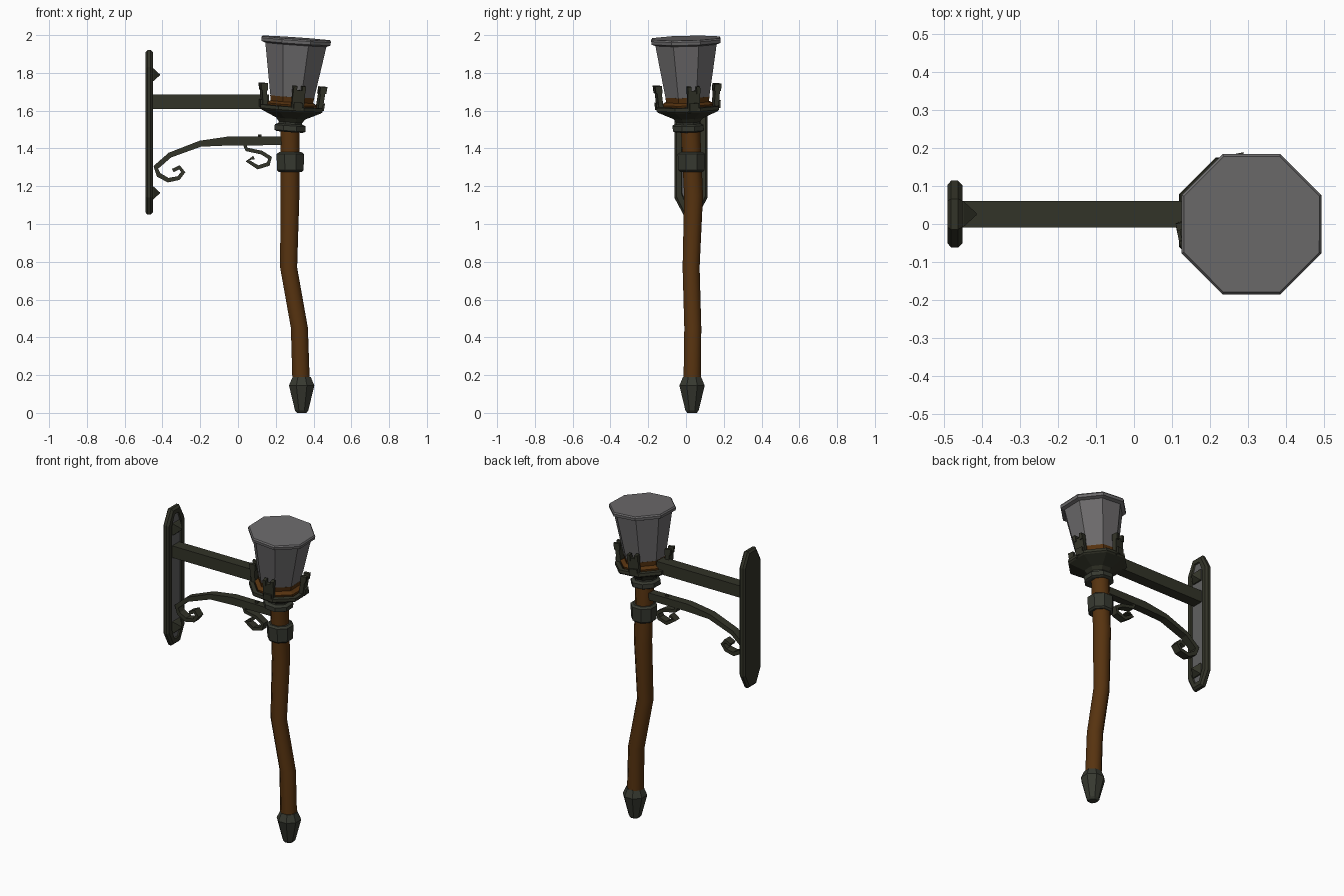
import bpy, bmesh, math
from mathutils import Matrix, Vector

if "Cube" in bpy.data.objects:
    bpy.data.objects.remove(bpy.data.objects["Cube"])

def material(name, rgb):
    m = bpy.data.materials.new(name)
    m.diffuse_color = (*rgb, 1)
    m.use_nodes = True
    m.node_tree.nodes["Principled BSDF"].inputs["Base Color"].default_value = m.diffuse_color
    return m

METAL = material("dark iron", (0.032, 0.033, 0.021))
CAP = material("worn iron", (0.038, 0.041, 0.030))
WOOD = material("brown wood", (0.095, 0.033, 0.005))
GLASS = material("grey glass", (0.15, 0.145, 0.148))
PANEL = material("grey steel", (0.12, 0.118, 0.12))
YC = 0.026  # centre line of the bracket
HEAD = Matrix.Translation((0.275, 0.012, 1.5)) @ Matrix.Rotation(math.radians(4), 4, 'Y') \
    @ Matrix.Rotation(math.radians(1.5), 4, 'X')

def finish(name, bm, mats, matrix=None):
    bmesh.ops.recalc_face_normals(bm, faces=bm.faces)
    if matrix is not None:
        bm.transform(matrix)
    me = bpy.data.meshes.new(name)
    bm.to_mesh(me)
    bm.free()
    for m in mats:
        me.materials.append(m)
    ob = bpy.data.objects.new(name, me)
    bpy.context.collection.objects.link(ob)
    return ob

def skin(bm, rings):
    """Join loops of points into a capped tube."""
    loops = [[bm.verts.new(p) for p in ring] for ring in rings]
    n = len(loops[0])
    for a, b in zip(loops, loops[1:]):
        for i in range(n):
            j = (i + 1) % n
            bm.faces.new((a[i], a[j], b[j], b[i]))
    bm.faces.new(loops[0][::-1])
    bm.faces.new(loops[-1])

def lathe(name, rings, mat, matrix=None, sides=8):
    """rings: (x, y, z, flat-to-centre radius)"""
    bm = bmesh.new()
    step = 2 * math.pi / sides
    skin(bm, [[(x + r / math.cos(step / 2) * math.cos((i + .5) * step),
                y + r / math.cos(step / 2) * math.sin((i + .5) * step), z)
               for i in range(sides)] for x, y, z, r in rings])
    return finish(name, bm, [mat], matrix)

def strip(name, pts, width):
    """Flat iron strip along (x, z, thickness) points."""
    bm = bmesh.new()
    rings = []
    for i, (x, z, t) in enumerate(pts):
        a, b = pts[max(i - 1, 0)], pts[min(i + 1, len(pts) - 1)]
        d = Vector((b[0] - a[0], 0, b[1] - a[1])).normalized()
        n = Vector((-d.z, 0, d.x)) * t / 2
        c, w = Vector((x, YC, z)), Vector((0, width / 2, 0))
        rings.append([c + n + w, c + n - w, c - n - w, c - n + w])
    skin(bm, rings)
    return finish(name, bm, [METAL])

def box(bm, lo, hi):
    c = [(a + b) / 2 for a, b in zip(lo, hi)]
    s = [b - a for a, b in zip(lo, hi)]
    bmesh.ops.create_cube(bm, size=1, matrix=Matrix.Translation(c) @ Matrix.Diagonal((*s, 1)))

# Wall plate: chamfered ends, bevelled front, inset grey panel
bm = bmesh.new()
def plate_ring(x, inset):
    w, e, h, k = 0.088 - inset, 0.04 - inset * .5, 0.435 - inset, 0.345 - inset * .5
    return [(x, YC + y, 1.485 + z) for y, z in
            ((-w, -k), (-e, -h), (e, -h), (w, -k), (w, k), (e, h), (-e, h), (-w, k))]
skin(bm, [plate_ring(*p) for p in
          ((-.49, .012), (-.48, 0), (-.462, 0), (-.45, .012), (-.45, .038), (-.458, .042))])
for f in bm.faces:
    c = f.calc_center_median()
    f.material_index = 1 if abs(c.x + .458) < .001 and len(f.verts) == 8 else 0
finish("wall_plate", bm, [METAL, PANEL])

# Pyramid studs on the plate
for name, z in (("upper_stud", 1.79), ("lower_stud", 1.165)):
    bm = bmesh.new()
    skin(bm, [[(x, YC + s * y, z + s * k) for y, k in ((-1, -1), (1, -1), (1, 1), (-1, 1))]
              for x, s in ((-.46, .036), (-.448, .034), (-.414, .003))])
    finish(name, bm, [METAL])

# Straight arm
bm = bmesh.new()
box(bm, (-.46, YC - .035, 1.61), (.165, YC + .035, 1.685))
finish("straight_arm", bm, [METAL])

# Scrolled brace and small curl
strip("scroll_brace", [(.25, 1.44, .045), (-.045, 1.44, .048), (-.2, 1.425, .032), (-.36, 1.365, .028),
                       (-.435, 1.30, .028), (-.42, 1.26, .026), (-.37, 1.232, .024), (-.315, 1.243, .022),
                       (-.29, 1.275, .022), (-.31, 1.30, .022), (-.345, 1.283, .02)], .05)
strip("small_curl", [(.035, 1.425, .02), (.045, 1.395, .02), (.125, 1.378, .02), (.17, 1.35, .022),
                     (.16, 1.317, .022), (.105, 1.30, .022), (.05, 1.335, .02), (.085, 1.352, .02)], .045)
lathe("brace_rivet", [(.115, YC, 1.45, .012), (.115, YC, 1.474, .008)], METAL, sides=6)

# Crooked wooden pole
pole = lathe("wooden_pole", [(.278, .02, 1.56, .051), (.275, .024, 1.5, .051), (.275, .04, 1.15, .05),
                             (.268, .027, .77, .045), (.325, .036, .45, .045), (.336, .032, .1, .046)], WOOD)
bpy.context.view_layer.objects.active = pole
pole.select_set(True)
bpy.ops.object.shade_smooth_by_angle(angle=math.radians(50))
pole.select_set(False)

# Foot cap and collar
lathe("foot_cap", [(.337, .032, 0, .025), (.337, .032, .012, .035), (.337, .032, .145, .067),
                   (.337, .032, .19, .048)], CAP)
lathe("pole_collar", [(.277, .029, 1.275, .06), (.277, .029, 1.285, .07), (.277, .029, 1.37, .073),
                      (.277, .029, 1.38, .06)], CAP)

# Head: neck mouldings, bowl, glass and lid share a slight tilt
def head(name, profile, mat):
    return lathe(name, [(0, 0, z, r) for z, r in profile], mat, HEAD)

head("neck", [(-.012, .07), (-.005, .082), (.022, .082), (.03, .062), (.05, .062)], CAP)
head("bowl", [(.04, .062), (.06, .078), (.098, .158), (.106, .165), (.124, .163), (.126, .14), (.11, .125)], METAL)
head("bowl_lining", [(.112, .13), (.134, .135), (.15, .108)], WOOD)
head("glass_base", [(.11, .106), (.175, .117)], WOOD)
head("glass", [(.175, .116), (.3, .137), (.458, .163)], GLASS)
head("lid", [(.452, .162), (.46, .182), (.477, .184), (.485, .178)], GLASS)

# Four prongs around the bowl
for i in range(4):
    bm = bmesh.new()
    box(bm, (.135, -.033, .1), (.16, .033, .215))
    box(bm, (.13, -.033, .2), (.166, -.014, .238))
    box(bm, (.13, .014, .2), (.166, .033, .238))
    box(bm, (.155, -.024, .11), (.17, .024, .15))
    for v in bm.verts:  # lean outwards
        v.co.x += (v.co.z - .1) * .1
    finish("prong_%d" % (i + 1), bm, [METAL], HEAD @ Matrix.Rotation(math.radians(12 + 90 * i), 4, 'Z'))
